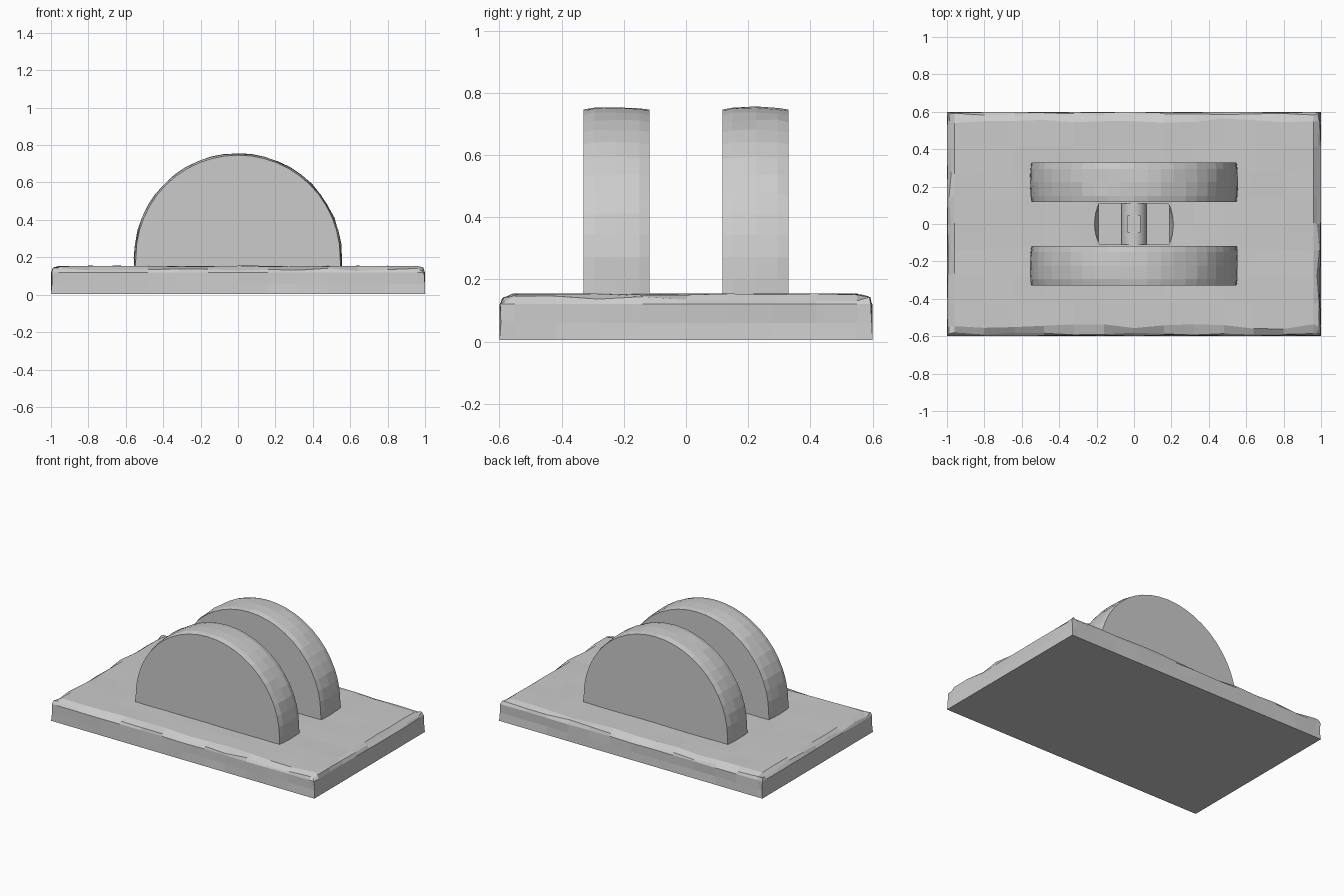
import bpy, bmesh, math, random
from mathutils import Vector

if "Cube" in bpy.data.objects:
    bpy.data.objects.remove(bpy.data.objects["Cube"])

random.seed(4)
rnd = random.uniform


def finish(name, bm):
    bmesh.ops.recalc_face_normals(bm, faces=bm.faces[:])
    mesh = bpy.data.meshes.new(name)
    bm.to_mesh(mesh)
    bm.free()
    ob = bpy.data.objects.new(name, mesh)
    bpy.context.collection.objects.link(ob)
    return ob


def box(sx, sy, z0, z1):
    bm = bmesh.new()
    bmesh.ops.create_cube(bm, size=1)
    for v in bm.verts:
        v.co = (v.co.x * sx, v.co.y * sy, z0 if v.co.z < 0 else z1)
    return bm


# worn stone base: a sliced box with irregular, chipped upper edges
HX, HY, TOP = 1.0, 0.6, 0.155
bm = box(2 * HX, 2 * HY, 0.005, TOP)
xs = [-0.96] + [i * 0.16 for i in range(-5, 6)] + [0.96]
ys = [-0.55] + [i * 0.14 for i in range(-3, 4)] + [0.55]
cuts = [((x, 0, 0), (1, 0, 0)) for x in xs]
cuts += [((0, y, 0), (0, 1, 0)) for y in ys]
cuts += [((0, 0, z), (0, 0, 1)) for z in (0.06, 0.12)]
for co, no in cuts:
    bmesh.ops.bisect_plane(bm, geom=bm.verts[:] + bm.edges[:] + bm.faces[:],
                           plane_co=Vector(co), plane_no=Vector(no))
for v in bm.verts:
    x, y, z = v.co
    on_x, on_y = abs(x) > HX - 1e-4, abs(y) > HY - 1e-4
    if z < 0.01:
        continue
    if z > TOP - 1e-4:
        if on_x or on_y:
            v.co.z -= rnd(0.008, 0.028)
            if on_x:
                v.co.x *= 1 - rnd(0.008, 0.025)
            if on_y:
                v.co.y *= 1 - rnd(0.01, 0.035)
        else:
            v.co.z -= rnd(0, 0.005)
            if abs(x) > 0.95 or abs(y) > 0.54:
                v.co.y += rnd(-0.015, 0.015)
    else:
        if on_x:
            v.co.x *= 1 - rnd(0, 0.006)
        if on_y:
            v.co.y *= 1 - rnd(0, 0.01)
base = finish("stone_base", bm)

# recess between the arches: straight floor edge, curved rim
N = 8
ends = [-0.11 + 0.22 * i / N for i in range(N + 1)]
outline = [(1, y) for y in ends] + [(-1, y) for y in reversed(ends)]
bm = bmesh.new()
low = [bm.verts.new((s * 0.19, y, 0.07)) for s, y in outline]
high = [bm.verts.new((s * math.sqrt(0.215 ** 2 - y * y), y, 0.17)) for s, y in outline]
bm.faces.new(low)
bm.faces.new(high)
for i in range(len(low)):
    j = (i + 1) % len(low)
    bm.faces.new((low[i], low[j], high[j], high[i]))
cutter = finish("recess_cutter", bm)
cutter.hide_render = True
cutter.hide_set(True)
mod = base.modifiers.new("recess", 'BOOLEAN')
mod.object = cutter
mod.operation = 'DIFFERENCE'
mod.solver = 'EXACT'


# half-round uprights with flat cheeks and a slightly crowned rim
def upright(name, side):
    bm = bmesh.new()
    rings = []
    steps = 24
    for y, r in ((0.117, 0.546), (0.15, 0.553), (0.225, 0.556), (0.295, 0.554), (0.33, 0.546)):
        flat = y in (0.117, 0.33)
        pts = [(0.55 if flat else r, 0.12)]
        for i in range(steps + 1):
            a = math.pi * i / steps
            rr = r if flat else r + rnd(-0.004, 0.002)
            pts.append((rr * math.cos(a), 0.2 + rr * math.sin(a)))
        pts.append((-pts[0][0], 0.12))
        rings.append([bm.verts.new((x, side * y, z)) for x, z in pts])
    for a, b in zip(rings, rings[1:]):
        for i in range(len(a)):
            j = (i + 1) % len(a)
            bm.faces.new((a[i], a[j], b[j], b[i]))
    bm.faces.new(rings[0])
    bm.faces.new(rings[-1])
    finish(name, bm)


upright("front_upright", -1)
upright("back_upright", 1)

# axle lying in the recess
bpy.ops.mesh.primitive_cylinder_add(vertices=32, radius=0.068, depth=0.24,
                                    location=(0, 0, 0.08), rotation=(math.pi / 2, 0, 0))
axle = bpy.context.object
axle.name = "axle"
bpy.ops.object.shade_smooth_by_angle()

# small square key on top of the axle
finish("axle_key", box(0.07, 0.09, 0.12, 0.152))
